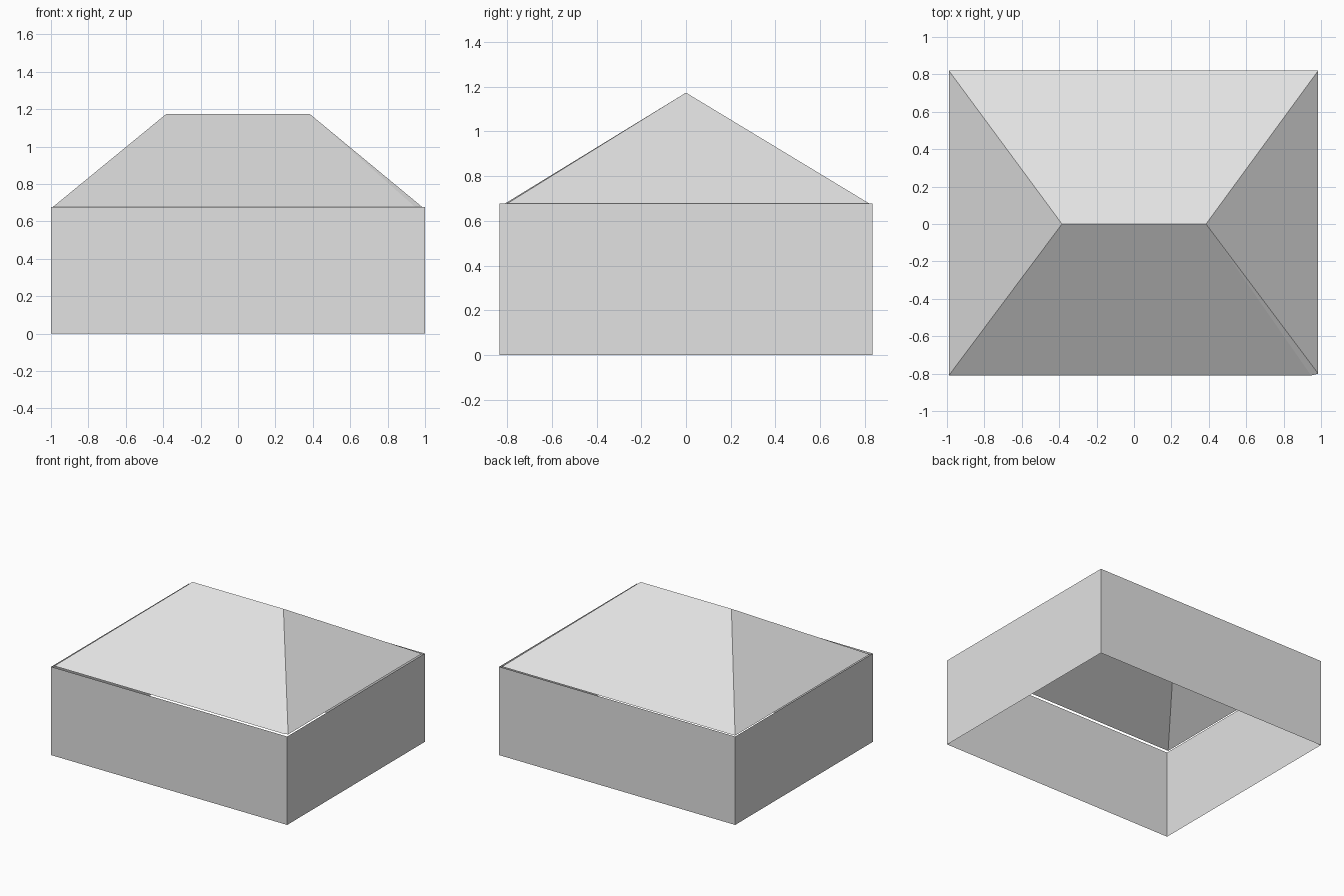
import bpy

cube = bpy.data.objects.get("Cube")
if cube:
    bpy.data.objects.remove(cube, do_unlink=True)

grey = bpy.data.materials.new("light_grey")
grey.use_nodes = True
color = (0.76, 0.76, 0.76, 1)
grey.diffuse_color = color
grey.node_tree.nodes["Principled BSDF"].inputs["Base Color"].default_value = color


def sheet(name, verts, faces):
    mesh = bpy.data.meshes.new(name)
    mesh.from_pydata(verts, [], faces)
    mesh.materials.append(grey)
    obj = bpy.data.objects.new(name, mesh)
    bpy.context.collection.objects.link(obj)
    return obj


HALF_X, HALF_Y, EAVE, RIDGE = 1.0, 0.833, 0.677, 1.173

# Walls: a thin sleeve, open at the top and the bottom
corners = [(-HALF_X, -HALF_Y), (HALF_X, -HALF_Y), (HALF_X, HALF_Y), (-HALF_X, HALF_Y)]
wall_verts = [(x, y, z) for z in (0, EAVE) for x, y in corners]
sheet("walls", wall_verts, [(i, (i + 1) % 4, (i + 1) % 4 + 4, i + 4) for i in range(4)])

# Hipped roof: thin slopes set just inside the walls, front left corner clipped
eaves = [(-0.99, -0.81), (0.947, -0.81), (0.985, -0.8), (0.985, 0.82), (-0.99, 0.82)]
roof_verts = [(x, y, EAVE) for x, y in eaves]
roof_verts += [(-0.385, 0, RIDGE), (0.385, 0, RIDGE)]
sheet("hipped_roof", roof_verts,
      [(0, 1, 6, 5), (1, 2, 6), (2, 3, 6), (3, 4, 5, 6), (4, 0, 5)])
